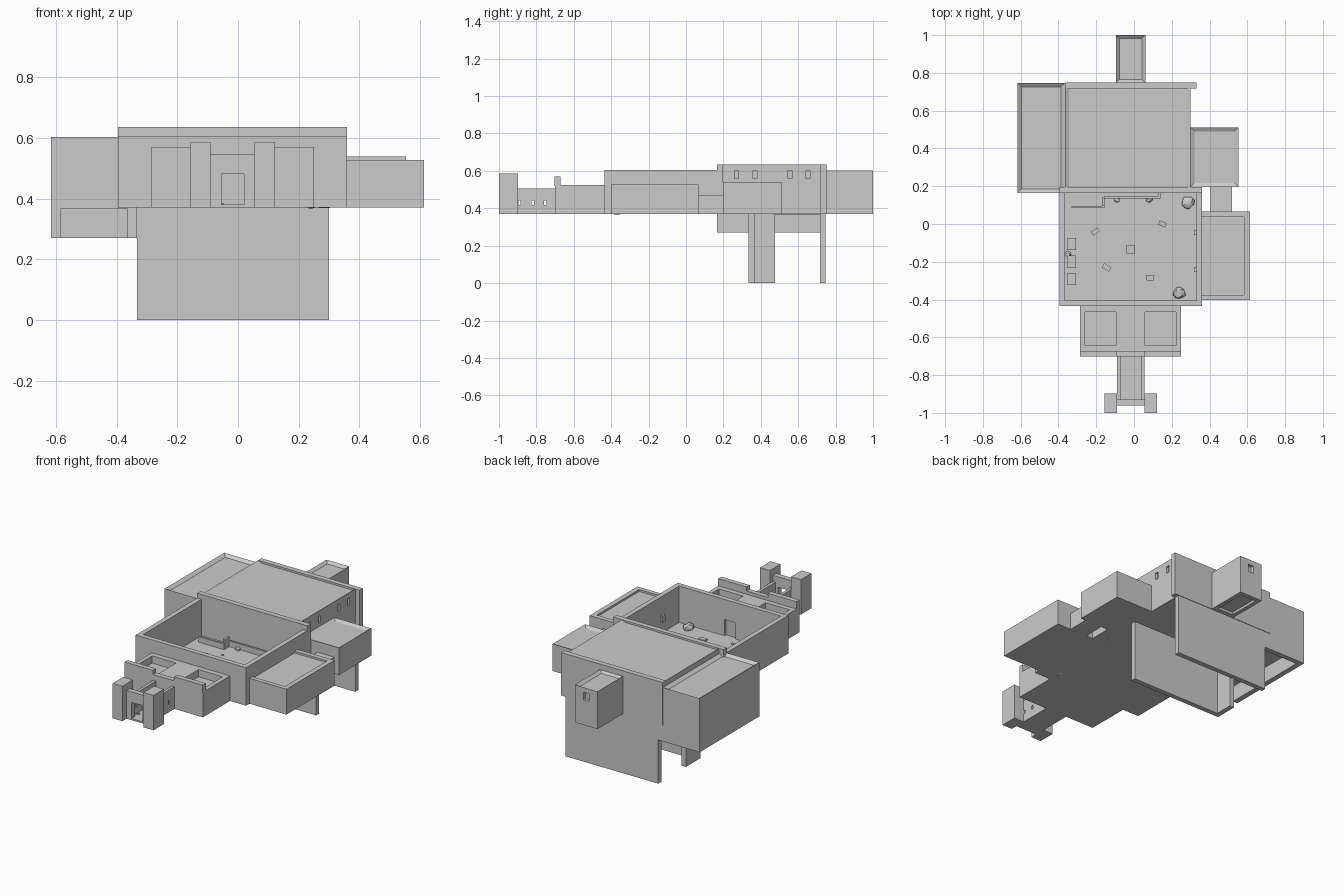
import bpy, bmesh, random
from mathutils import Vector, Matrix

random.seed(4)


def box(name, x0, x1, y0, y1, z0, z1, rim=0, depth=0):
    """Axis-aligned block; rim/depth sink the roof behind a parapet."""
    bm = bmesh.new()
    bmesh.ops.create_cube(bm, size=1)
    for v in bm.verts:
        v.co = Vector(((x0, x1)[v.co.x > 0], (y0, y1)[v.co.y > 0], (z0, z1)[v.co.z > 0]))
    if rim:
        top = max(bm.faces, key=lambda f: f.calc_center_median().z)
        bmesh.ops.inset_region(bm, faces=[top], thickness=rim)
        bmesh.ops.translate(bm, verts=top.verts, vec=(0, 0, -depth))
    return finish(name, bm)


def finish(name, bm):
    me = bpy.data.meshes.new(name)
    bmesh.ops.recalc_face_normals(bm, faces=bm.faces)
    bm.to_mesh(me)
    bm.free()
    ob = bpy.data.objects.new(name, me)
    bpy.context.scene.collection.objects.link(ob)
    return ob


def cut(ob, *holes):
    """Cut box-shaped openings and bake the result."""
    cutters = []
    for h in holes:
        c = box("cutter", *h)
        c.hide_render = True
        m = ob.modifiers.new("opening", 'BOOLEAN')
        m.operation, m.solver, m.object = 'DIFFERENCE', 'EXACT', c
        cutters.append(c)
    dg = bpy.context.evaluated_depsgraph_get()
    dg.update()
    me = bpy.data.meshes.new_from_object(ob.evaluated_get(dg))
    ob.modifiers.clear()
    ob.data = me
    for c in cutters:
        bpy.data.objects.remove(c)


def rock(name, x, y, z, r, flat=0.7):
    bm = bmesh.new()
    bmesh.ops.create_icosphere(bm, subdivisions=2, radius=r)
    for v in bm.verts:
        v.co *= random.uniform(0.85, 1.15)
        v.co.z *= flat
        v.co += Vector((x, y, z))
    finish(name, bm)


# Courtyard: floor and surrounding walls
box("courtyard_floor", -0.395, 0.36, -0.435, 0.165, 0.37, 0.38)
box("courtyard_left_wall", -0.395, -0.365, -0.435, 0.165, 0.37, 0.605)
box("courtyard_right_wall", 0.33, 0.36, -0.435, 0.165, 0.37, 0.605)
front = box("courtyard_front_wall", -0.365, 0.33, -0.435, -0.405, 0.37, 0.605)
cut(front, (-0.055, 0.02, -0.42, -0.39, 0.38, 0.48))
box("courtyard_back_wall", -0.395, 0.36, 0.165, 0.197, 0.37, 0.635)

# Main hall with side windows and its wider rear wall
hall = box("main_hall", -0.365, 0.30, 0.167, 0.747, 0.37, 0.635, 0.03, 0.012)
cut(hall, *[(0.285, 0.32, y - 0.011, y + 0.011, 0.56, 0.602)
            for y in (0.27, 0.368, 0.557, 0.652)])
box("hall_rear_wall", -0.365, 0.33, 0.718, 0.75, 0.37, 0.635)

# Left wing: parapet roof, open below with a back and an outer wall
box("left_wing", -0.617, -0.365, 0.165, 0.747, 0.365, 0.603, 0.03, 0.015)
box("left_wing_lower_side", -0.617, -0.585, 0.165, 0.747, 0.27, 0.37)
box("left_wing_lower_back", -0.585, -0.33, 0.717, 0.747, 0.27, 0.37)
box("left_wing_lower_inner", -0.365, -0.333, 0.165, 0.475, 0.27, 0.37)

# Basement under the hall, open on the right
box("basement_back_wall", -0.333, 0.30, 0.717, 0.747, 0, 0.37)
box("basement_front_wall", -0.333, 0.30, 0.335, 0.365, 0, 0.37)
box("basement_left_wall", -0.333, -0.303, 0.365, 0.475, 0, 0.37)

# Rear tower: hollow underside and a back window
tower = box("rear_tower", -0.095, 0.06, 0.747, 1.0, 0.37, 0.603, 0.025, 0.015)
cut(tower, (-0.07, 0.035, 0.775, 0.975, 0.36, 0.385),
    (-0.035, 0.002, 0.98, 1.02, 0.525, 0.572))

# Right side rooms and the passage joining them
box("right_rear_room", 0.30, 0.553, 0.197, 0.512, 0.37, 0.538, 0.03, 0.012)
box("right_passage", 0.405, 0.52, 0.065, 0.20, 0.37, 0.472)
annex = box("right_annex", 0.36, 0.613, -0.402, 0.067, 0.37, 0.527)
cut(annex, (0.34, 0.583, -0.375, 0.038, 0.515, 0.56))

# Front block with two sunken roof bays and a notched parapet
block = box("front_block", -0.285, 0.25, -0.70, -0.435, 0.37, 0.525)
cut(block, (-0.26, -0.095, -0.642, -0.467, 0.48, 0.56),
    (0.057, 0.223, -0.642, -0.467, 0.48, 0.56))
for side, (x0, x1, top) in {"left": (-0.285, -0.09, 0.57), "middle": (-0.09, 0.055, 0.545),
                            "right": (0.055, 0.25, 0.57)}.items():
    box("block_parapet_" + side, x0, x1, -0.702, -0.672, 0.52, top)

# Entry bridge: floor, side walls with slits, gate wall and twin towers
box("bridge_floor", -0.087, 0.052, -0.95, -0.70, 0.37, 0.38)
for side, x0 in (("left", -0.09), ("right", 0.037)):
    w = box("bridge_wall_" + side, x0, x0 + 0.018, -0.93, -0.70, 0.37, 0.507)
    cut(w, *[(x0 - 0.02, x0 + 0.04, y - 0.006, y + 0.006, 0.418, 0.442)
             for y in (-0.89, -0.82, -0.752)])
gate = box("gate_wall", -0.092, 0.057, -0.96, -0.928, 0.37, 0.545)
cut(gate, (-0.055, 0.02, -1.0, -0.9, 0.38, 0.48))
box("gate_tower_left", -0.157, -0.09, -1.0, -0.897, 0.37, 0.586)
box("gate_tower_right", 0.055, 0.122, -1.0, -0.897, 0.37, 0.586)

# Low stepped wall along the back of the courtyard
box("low_wall_left", -0.33, -0.155, 0.085, 0.095, 0.38, 0.415)
box("low_wall_return", -0.17, -0.155, 0.095, 0.14, 0.38, 0.44)
box("low_wall_back", -0.155, 0.14, 0.135, 0.147, 0.38, 0.415)
box("low_wall_end", 0.13, 0.14, 0.147, 0.165, 0.38, 0.415)

# Courtyard furniture, boulders and scattered debris
for i, y in enumerate((-0.105, -0.20, -0.292)):
    box("bench_%d" % i, -0.355, -0.307, y - 0.032, y + 0.032, 0.38, 0.40)
box("centre_plinth", -0.04, 0.005, -0.155, -0.11, 0.38, 0.395)
rock("boulder_back", 0.285, 0.115, 0.39, 0.033)
rock("boulder_front", 0.24, -0.365, 0.39, 0.033)
for x, y in ((-0.09, 0.13), (0.08, 0.13), (-0.35, -0.16)):
    rock("rubble", x, y, 0.385, 0.016)
for x, y, s in ((-0.205, -0.04, .02), (0.15, 0, .02), (-0.145, -0.23, .022), (0.085, -0.285, .022),
                (0.17, -0.115, .012), (0.185, -0.2, .014), (-0.235, -0.37, .01), (-0.085, -0.34, .012),
                (-0.12, 0.02, .008), (0.2, 0.105, .008), (0.19, -0.1, .008), (-0.06, -0.89, .01)):
    d = box("debris", -s, s, -s * 0.6, s * 0.6, 0, s * 0.5)
    d.data.transform(Matrix.Translation((x, y, 0.38)) @ Matrix.Rotation(random.uniform(-1, 1), 4, 'Z'))
for y in (-0.045, -0.24):
    box("wall_slit_trim", 0.318, 0.33, y - 0.013, y + 0.013, 0.45, 0.49)
